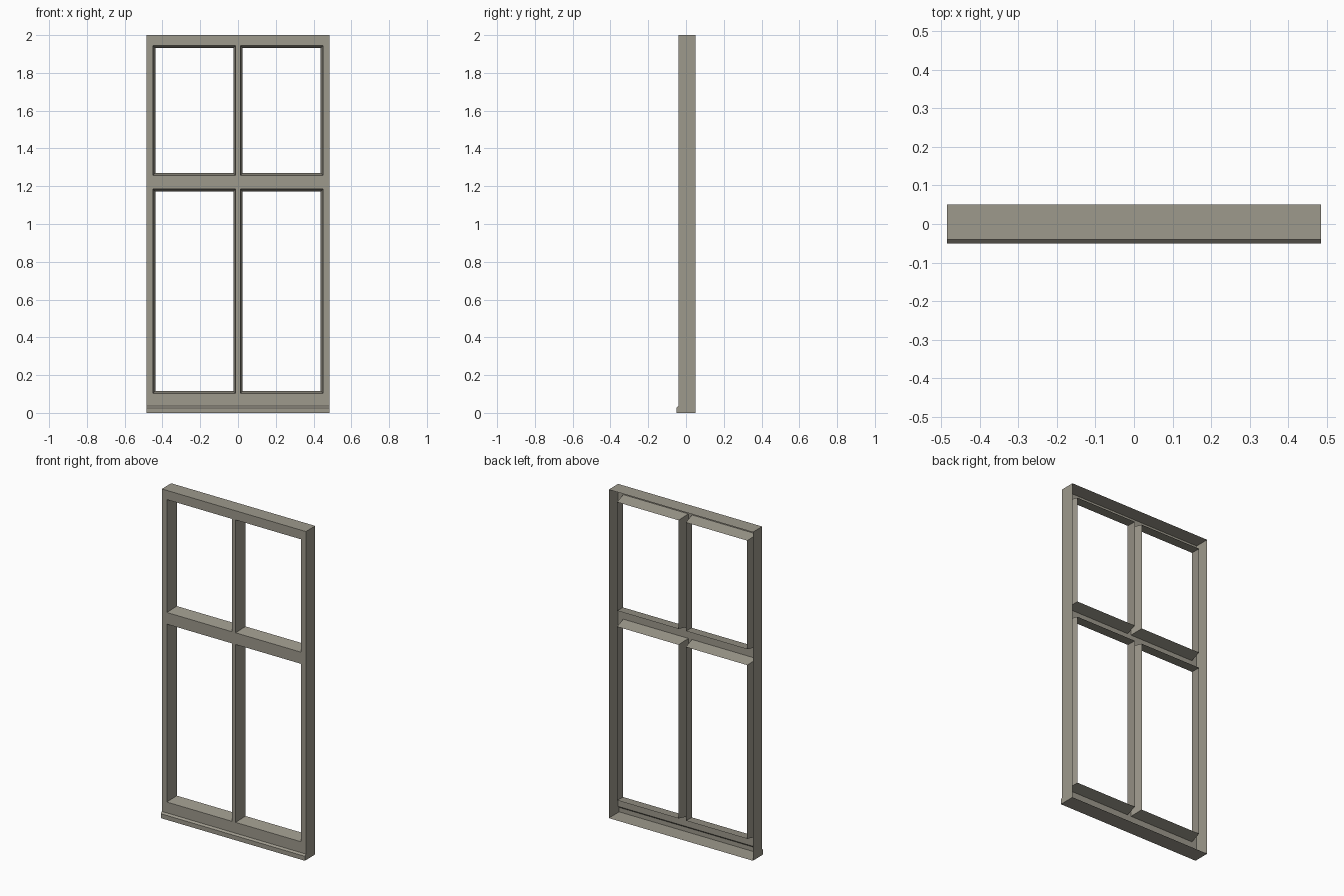
import bpy
import bmesh

cube = bpy.data.objects.get("Cube")
if cube:
    bpy.data.objects.remove(cube, do_unlink=True)

HALF_W, HEIGHT = 0.485, 2.0
FRONT, BACK, SILL_FRONT = -0.04, 0.05, -0.05
SILL_TOP, SILL_EDGE = 0.037, 0.027
REVEAL_DEPTH, TAPER = 0.077, 0.013
COLUMNS = [(-0.451, -0.012), (0.012, 0.451)]
ROWS = [(0.103, 1.186), (1.257, 1.944)]

paint = bpy.data.materials.new("warm grey paint")
paint.use_nodes = True
colour = (0.34, 0.32, 0.265, 1)
paint.diffuse_color = colour
paint.node_tree.nodes["Principled BSDF"].inputs["Base Color"].default_value = colour


def make_part(name, polygons):
    """Build one sheet object from a list of polygons."""
    bm = bmesh.new()
    for points in polygons:
        bm.faces.new([bm.verts.new(p) for p in points])
    bmesh.ops.remove_doubles(bm, verts=bm.verts, dist=0.0001)
    mesh = bpy.data.meshes.new(name)
    bm.to_mesh(mesh)
    bm.free()
    mesh.materials.append(paint)
    obj = bpy.data.objects.new(name, mesh)
    bpy.context.collection.objects.link(obj)
    return obj


def rectangle(xs, zs, y, inset=0):
    """Corners of an upright rectangle, anticlockwise from the front."""
    (x0, x1), (z0, z1) = xs, zs
    return [(x0 + inset, y, z0 + inset), (x1 - inset, y, z0 + inset),
            (x1 - inset, y, z1 - inset), (x0 + inset, y, z1 - inset)]


# Front face: a grid of cells with the panes left open
x_lines = [-HALF_W, *[x for c in COLUMNS for x in c], HALF_W]
z_lines = [SILL_TOP, *[z for r in ROWS for z in r], HEIGHT]
cells = []
for xs in zip(x_lines, x_lines[1:]):
    for zs in zip(z_lines, z_lines[1:]):
        if not (xs in COLUMNS and zs in ROWS):
            cells.append(rectangle(xs, zs, FRONT))
make_part("frame_front", cells)

# Outer casing with a chamfered sill, open at the back
profile = [(BACK, HEIGHT), (BACK, 0), (SILL_FRONT, 0),
           (SILL_FRONT, SILL_EDGE), (FRONT, SILL_TOP), (FRONT, HEIGHT)]


def strip(a, b):
    return [(-HALF_W, *a), (-HALF_W, *b), (HALF_W, *b), (HALF_W, *a)]


make_part("frame_sides", [[(-HALF_W, *p) for p in reversed(profile)],
                          [(HALF_W, *p) for p in profile]])
make_part("frame_top", [strip(profile[5], profile[0])])
make_part("bottom_sill", [strip(profile[i], profile[i + 1]) for i in (1, 2, 3)])

# Tapered reveals running back from each pane opening
for zs, level in zip(ROWS, ("lower", "upper")):
    for xs, side in zip(COLUMNS, ("right", "left")):
        outer = rectangle(xs, zs, FRONT)
        inner = rectangle(xs, zs, FRONT + REVEAL_DEPTH, TAPER)
        make_part(f"{level}_{side}_pane_reveal",
                  [[outer[i], outer[(i + 1) % 4], inner[(i + 1) % 4], inner[i]]
                   for i in range(4)])
